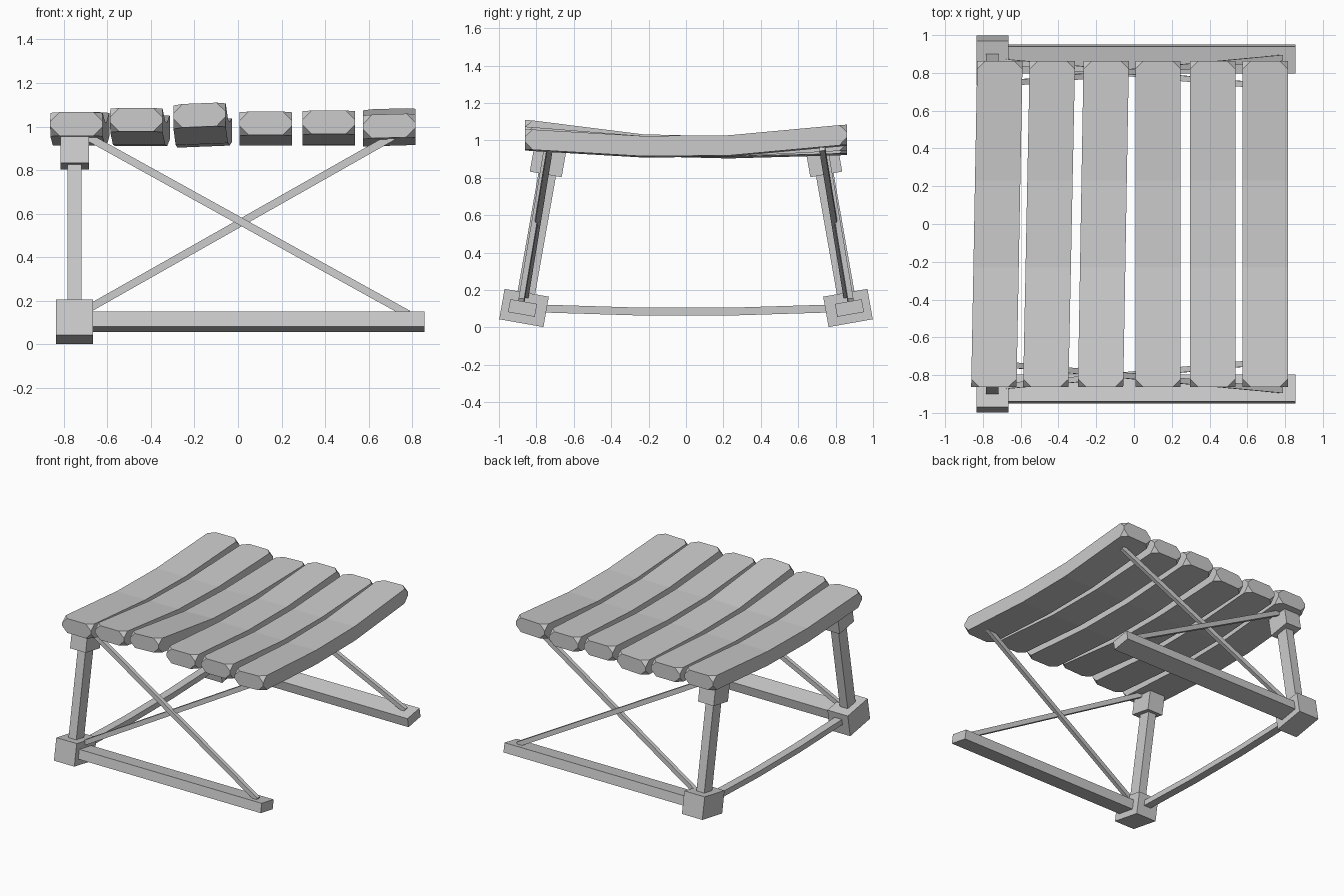
import bpy, bmesh
from math import radians, hypot, atan2
from mathutils import Matrix, Vector

old = bpy.data.objects.get("Cube")
if old:
    bpy.data.objects.remove(old, do_unlink=True)

grey = bpy.data.materials.new("plain grey")
grey.use_nodes = True
colour = (0.6, 0.6, 0.6, 1)
grey.diffuse_color = colour
grey.node_tree.nodes["Principled BSDF"].inputs["Base Color"].default_value = colour

LEAN = radians(10)
LEG_X = -0.75


def finish(name, bm):
    bmesh.ops.recalc_face_normals(bm, faces=bm.faces)
    mesh = bpy.data.meshes.new(name)
    bm.to_mesh(mesh)
    bm.free()
    mesh.materials.append(grey)
    obj = bpy.data.objects.new(name, mesh)
    bpy.context.collection.objects.link(obj)
    return obj


def box(name, size, centre, rotation):
    bm = bmesh.new()
    bmesh.ops.create_cube(bm, size=1, matrix=Matrix.LocRotScale(
        Vector(centre), rotation.to_quaternion(), Vector(size)))
    return finish(name, bm)


def bar(name, start, end, width, depth):
    """Straight bar between two points, with its depth lying along y."""
    a, b = Vector(start), Vector(end)
    along = (b - a).normalized()
    side = along.cross(Vector((0, 1, 0))).normalized()
    across = side.cross(along)
    rot = Matrix((along, across, side)).transposed()
    return box(name, ((b - a).length, depth, width), (a + b) / 2, rot)


def plank(name, sections, width, height, cut=0):
    """Sweep a rectangle through (x, y, z, roll) sections; cut clips the end corners."""
    bm = bmesh.new()
    rings = []
    for x, y, z, roll in sections:
        ring = []
        for sx, sz in ((-1, -1), (1, -1), (1, 1), (-1, 1)):
            ring.append(bm.verts.new((x + sx * width / 2, y,
                                      z + sz * height / 2 + sx * width / 2 * roll)))
        rings.append(ring)
    for r, s in zip(rings, rings[1:]):
        for i in range(4):
            j = (i + 1) % 4
            bm.faces.new((r[i], r[j], s[j], s[i]))
    bm.faces.new(rings[0])
    bm.faces.new(rings[-1])
    if cut:
        bmesh.ops.bevel(bm, geom=rings[0] + rings[-1], offset=cut,
                        segments=1, affect='VERTICES')
    return finish(name, bm)


# Two leaning side frames
for label, s in (("front", -1), ("back", 1)):
    lean = Matrix.Rotation(s * LEAN, 3, 'X')
    box(label + "_foot_block", (0.17, 0.24, 0.165), (LEG_X, s * 0.866, 0.104), lean)
    box(label + "_leg", (0.065, 0.095, 0.75), (LEG_X, s * 0.798, 0.5), lean)
    box(label + "_top_block", (0.13, 0.173, 0.15), (LEG_X, s * 0.737, 0.892), lean)
    box(label + "_ground_rail", (1.56, 0.145, 0.07), (0.075, s * 0.874, 0.104), lean)
    bar(label + "_rising_brace", (-0.72, s * 0.862, 0.145), (0.72, s * 0.728, 0.96), 0.035, 0.03)
    bar(label + "_falling_brace", (-0.72, s * 0.74, 0.97), (0.78, s * 0.88, 0.14), 0.035, 0.03)

# Bowed bar joining the feet
plank("foot_crossbar", [(LEG_X, y, z, 0) for y, z in
      ((-0.8, 0.102), (-0.25, 0.085), (0.25, 0.085), (0.8, 0.102))], 0.06, 0.042)

# Sagging seat slats: front x, back x, front z, back z, roll
slats = ((-0.742, -0.71, 1.012, 1.012, 0),
         (-0.467, -0.432, 1.032, 0.998, 0),
         (-0.177, -0.147, 1.053, 0.98, 0.04),
         (0.127, 0.127, 1.015, 1.01, 0),
         (0.417, 0.417, 1.02, 1.0, 0),
         (0.694, 0.694, 1.003, 1.028, 0.03))
for n, (x0, x1, z0, z1, roll) in enumerate(slats, 1):
    rows = []
    for y, t in ((-0.862, 0), (-0.23, 0.37), (0.23, 0.63), (0.862, 1)):
        pitch = (z1 - z0) * (t - 0.5)
        level = (z0 + z1) / 2 if t in (0, 1) else 0.968
        rows.append((x0 + (x1 - x0) * t, y, level + pitch * (1 if t in (0, 1) else 0.6), roll))
    plank("seat_slat_%d" % n, rows, 0.24, 0.108, 0.042)
